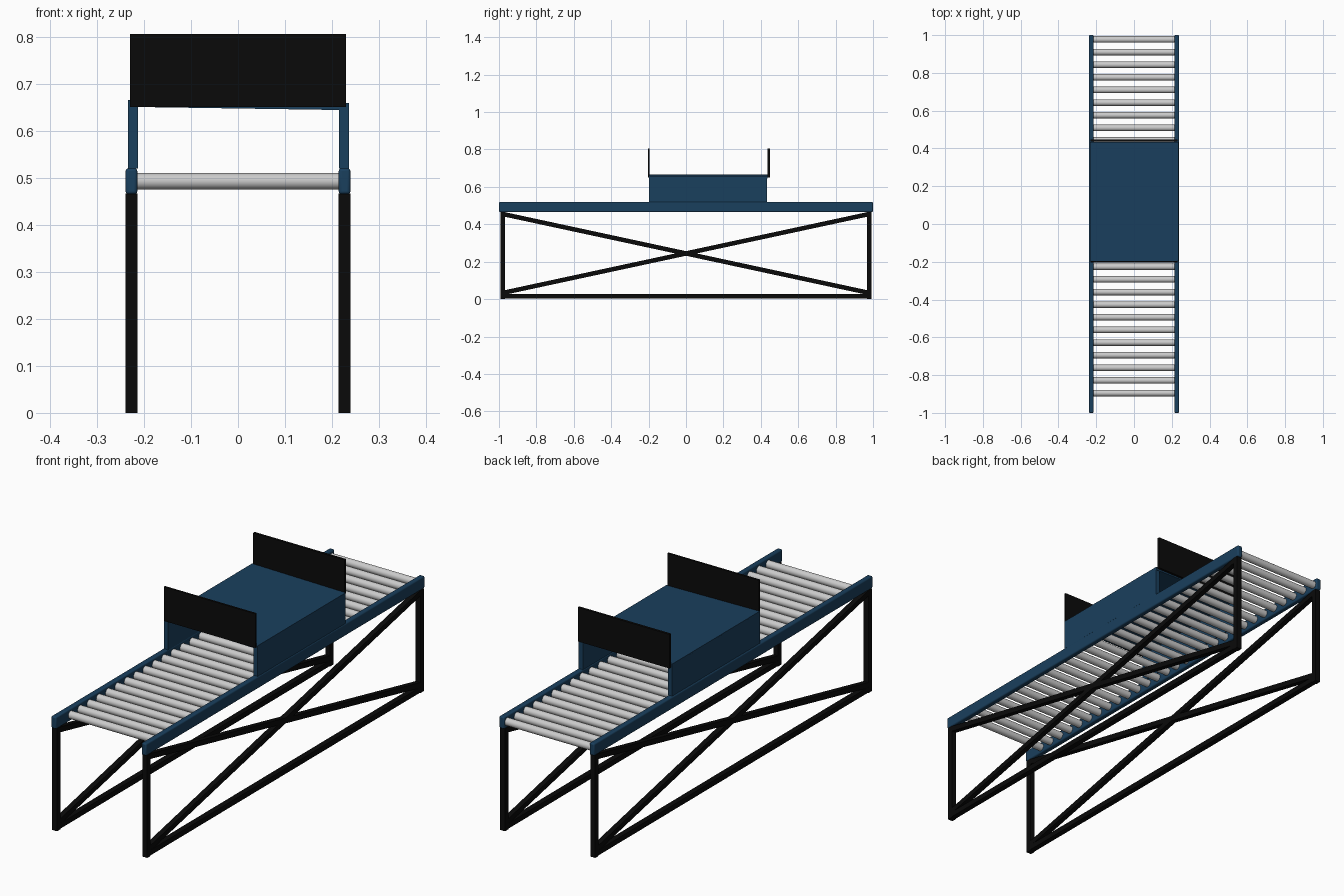
import bpy, math
from mathutils import Vector

if "Cube" in bpy.data.objects:
    bpy.data.objects.remove(bpy.data.objects["Cube"])


def material(name, rgb):
    m = bpy.data.materials.new(name)
    m.diffuse_color = (*rgb, 1)
    m.use_nodes = True
    m.node_tree.nodes["Principled BSDF"].inputs["Base Color"].default_value = m.diffuse_color
    return m


blue = material("blue_paint", (0.01, 0.05, 0.11))
black = material("black_paint", (0.003, 0.003, 0.003))


def box(name, lo, hi, mat, bevel=0.0, rot=(0, 0, 0)):
    lo, hi = Vector(lo), Vector(hi)
    bpy.ops.mesh.primitive_cube_add(size=1, location=(lo + hi) / 2)
    o = bpy.context.object
    o.name = name
    o.scale = hi - lo
    bpy.ops.object.transform_apply(location=False, rotation=False, scale=True)
    o.rotation_euler = rot
    o.data.materials.append(mat)
    if bevel:
        b = o.modifiers.new("bevel", 'BEVEL')
        b.width = bevel
        b.segments = 3
        bpy.ops.object.shade_smooth_by_angle()
    return o


# Side rails and leg frames
for side, s in (("left", -1), ("right", 1)):
    x = s * 0.2265
    w = 0.0125
    box(f"{side}_rail", (x - w, -1, 0.465), (x + w, 1, 0.52), blue, 0.006)
    for end, e in (("front", -1), ("back", 1)):
        box(f"{side}_{end}_leg", (x - w, e * 0.98 - 0.0125, 0),
            (x + w, e * 0.98 + 0.0125, 0.466), black)
        # diagonal brace rising towards this end
        dy, dz = 1.95, 0.42
        half = math.hypot(dy, dz) / 2
        box(f"{side}_brace_up_to_{end}", (x - w * 0.95, -half, 0.232),
            (x + w * 0.95, half, 0.256), black,
            rot=(e * math.atan2(dz, dy), 0, 0))
    box(f"{side}_bottom_bar", (x - w, -0.98, 0.003), (x + w, 0.98, 0.027), black)

# Rollers
for i in range(29):
    bpy.ops.mesh.primitive_cylinder_add(
        vertices=24, radius=0.0172, depth=0.432,
        location=(0, 0.977 - i * 0.06686, 0.4925), rotation=(0, math.pi / 2, 0))
    bpy.context.object.name = f"roller_{i + 1}"
    bpy.ops.object.shade_smooth_by_angle()

# Tunnel hood: two walls and a slightly tilted roof
box("hood_left_wall", (-0.234, -0.197, 0.519), (-0.213, 0.433, 0.662), blue)
box("hood_right_wall", (0.215, -0.197, 0.519), (0.236, 0.433, 0.655), blue)
box("hood_roof", (-0.234, -0.197, 0.647), (0.236, 0.435, 0.662), blue,
    rot=(0, 0.015, 0))

# Upright panels at the hood ends
box("front_panel", (-0.23, -0.204, 0.65), (0.23, -0.195, 0.805), black)
box("back_panel", (-0.23, 0.437, 0.65), (0.23, 0.448, 0.805), black)
